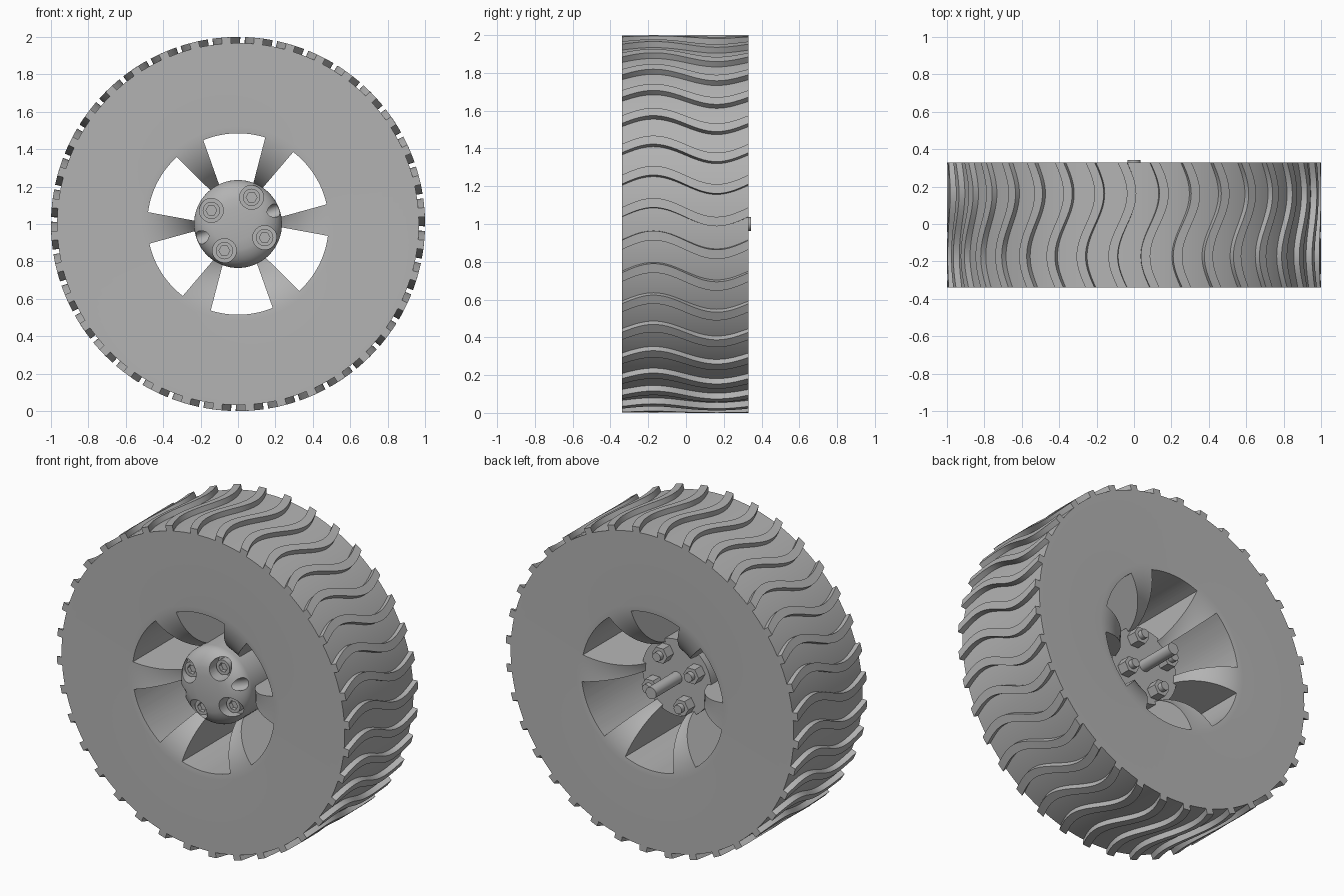
import bpy, bmesh
from math import sin, cos, pi, radians
from mathutils import Matrix, Vector

if "Cube" in bpy.data.objects:
    bpy.data.objects.remove(bpy.data.objects["Cube"])

grey = bpy.data.materials.new("mid grey")
grey.use_nodes = True
colour = (0.45, 0.45, 0.45, 1)
grey.diffuse_color = colour
grey.node_tree.nodes["Principled BSDF"].inputs["Base Color"].default_value = colour

FRONT, BACK, AXLE_Z = -0.34, 0.33, 1.0
MID, HALF = (FRONT + BACK) / 2, (BACK - FRONT) / 2


def polar(r, angle, y):
    return Vector((r * cos(angle), y, r * sin(angle)))


def finish(name, bm):
    """Turn a bmesh into an object centred on the axle."""
    bmesh.ops.recalc_face_normals(bm, faces=bm.faces)
    mesh = bpy.data.meshes.new(name)
    bm.to_mesh(mesh)
    bm.free()
    mesh.materials.append(grey)
    ob = bpy.data.objects.new(name, mesh)
    ob.location.z = AXLE_Z
    bpy.context.collection.objects.link(ob)
    return ob


def lathe(bm, profile, sides, closed=False):
    """Revolve (radius, y) points about the axle; open profiles get end caps."""
    rings = [[bm.verts.new(polar(r, 2 * pi * i / sides, y)) for i in range(sides)]
             for r, y in profile]
    pairs = list(zip(rings, rings[1:] + rings[:1])) if closed else list(zip(rings, rings[1:]))
    for a, b in pairs:
        for i in range(sides):
            k = (i + 1) % sides
            bm.faces.new((a[i], a[k], b[k], b[i]))
    if not closed:
        bm.faces.new(rings[0])
        bm.faces.new(rings[-1])


def rod(bm, centre, r, y0, y1, sides=32):
    """Cylinder or hexagonal prism parallel to the axle."""
    start = len(bm.verts)
    lathe(bm, [(r, y0), (r, y1)], sides)
    bm.verts.ensure_lookup_table()
    bmesh.ops.translate(bm, verts=bm.verts[start:], vec=centre)


def radial_rod(bm, angle, r, inner, outer, y, sides=32):
    """Cylinder pointing outward from the axle."""
    axis = polar(1, angle, 0)
    turn = Vector((0, 0, 1)).rotation_difference(axis).to_matrix().to_4x4()
    place = Matrix.Translation(polar((inner + outer) / 2, angle, y)) @ turn
    bmesh.ops.create_cone(bm, cap_ends=True, segments=sides, radius1=r, radius2=r,
                          depth=outer - inner, matrix=place)


def cut(ob, bm):
    """Subtract a bmesh from an object and discard the cutter."""
    cutter = finish("cutter", bm)
    cutter.hide_render = True
    mod = ob.modifiers.new("cut", 'BOOLEAN')
    mod.operation, mod.solver, mod.object = 'DIFFERENCE', 'EXACT', cutter
    bpy.context.view_layer.objects.active = ob
    bpy.ops.object.modifier_apply(modifier=mod.name)
    bpy.data.objects.remove(cutter)


def smooth(ob):
    bpy.ops.object.select_all(action='DESELECT')
    ob.select_set(True)
    bpy.context.view_layer.objects.active = ob
    bpy.ops.object.shade_smooth_by_angle(angle=radians(30))


# Wheel body: flat faces rolling over into a rounded centre hole
bm = bmesh.new()
roll = [(0.52 - 0.32 * sin(pi * i / 32), MID - HALF * cos(pi * i / 32)) for i in range(33)]
lathe(bm, [(0.967, BACK), (0.967, FRONT)] + roll, 144, closed=True)
wheel = finish("wheel_body", bm)

# Six windows that leave tapered spokes
bm = bmesh.new()
for k in range(6):
    middle = radians(32.5 + 60 * k)
    outline = [(0.15, 25), (0.22, 23.5)] + [(0.485, 20 - 2.5 * i) for i in range(17)]
    outline += [(0.22, -23.5), (0.15, -25)]
    loops = [[bm.verts.new(polar(r, middle + radians(a), y)) for r, a in outline]
             for y in (-0.5, 0.5)]
    n = len(outline)
    bm.faces.new(loops[0])
    bm.faces.new(loops[1])
    for i in range(n):
        j = (i + 1) % n
        bm.faces.new((loops[0][i], loops[0][j], loops[1][j], loops[1][i]))
cut(wheel, bm)
smooth(wheel)

# Wavy tread ribs: one full wave across the width of the tyre
bm = bmesh.new()
steps, half_width = 28, 0.025
for k in range(36):
    sections = []
    for j in range(steps + 1):
        t = j / steps
        angle = radians(3.6 + 10 * k) + 0.05 * sin(2 * pi * t)
        y = FRONT + (BACK - FRONT) * t
        sections.append([bm.verts.new(polar(r, angle + s * half_width, y))
                         for r, s in ((0.955, -1), (1, -1), (1, 1), (0.955, 1))])
    for a, b in zip(sections, sections[1:]):
        for i in range(4):
            j = (i + 1) % 4
            bm.faces.new((a[i], a[j], b[j], b[i]))
    bm.faces.new(sections[0])
    bm.faces.new(sections[-1])
smooth(finish("tread_ribs", bm))

# Domed hub with counterbores for the bolts and two radial screw holes
bolts = [polar(0.16, radians(63 + 90 * k), 0) for k in range(4)]
bm = bmesh.new()
dome = [(0.085 + 0.15 * sin(a), -0.195 - 0.105 * cos(a))
        for a in [radians(20 + 7 * i) for i in range(11)]]
lathe(bm, [(0.085, -0.3)] + dome + [(0.235, 0.09)], 72)
hub = finish("hub", bm)
bm = bmesh.new()
for spot in bolts:
    rod(bm, spot, 0.064, -0.4, -0.205)
cut(hub, bm)
bm = bmesh.new()
for angle in (20, 200):
    radial_rod(bm, radians(angle), 0.036, 0.1, 0.3, -0.247)
cut(hub, bm)
smooth(hub)

# Socket bolts through the hub, with nuts behind
bm = bmesh.new()
for spot in bolts:
    rod(bm, spot, 0.046, -0.25, -0.2)
heads = finish("bolt_heads", bm)
bm = bmesh.new()
for spot in bolts:
    rod(bm, spot, 0.029, -0.3, -0.225, 6)
cut(heads, bm)
smooth(heads)

bm = bmesh.new()
for spot in bolts:
    rod(bm, spot, 0.052, 0.085, 0.155, 6)
finish("hex_nuts", bm)

bm = bmesh.new()
for spot in bolts:
    rod(bm, spot, 0.027, 0.08, 0.185)
smooth(finish("bolt_ends", bm))

# Set screw in one of the radial holes
bm = bmesh.new()
radial_rod(bm, radians(200), 0.034, 0.09, 0.15, -0.247, 6)
finish("set_screw", bm)

# Axle shaft
bm = bmesh.new()
rod(bm, Vector(), 0.036, 0.05, 0.343)
smooth(finish("axle_shaft", bm))
